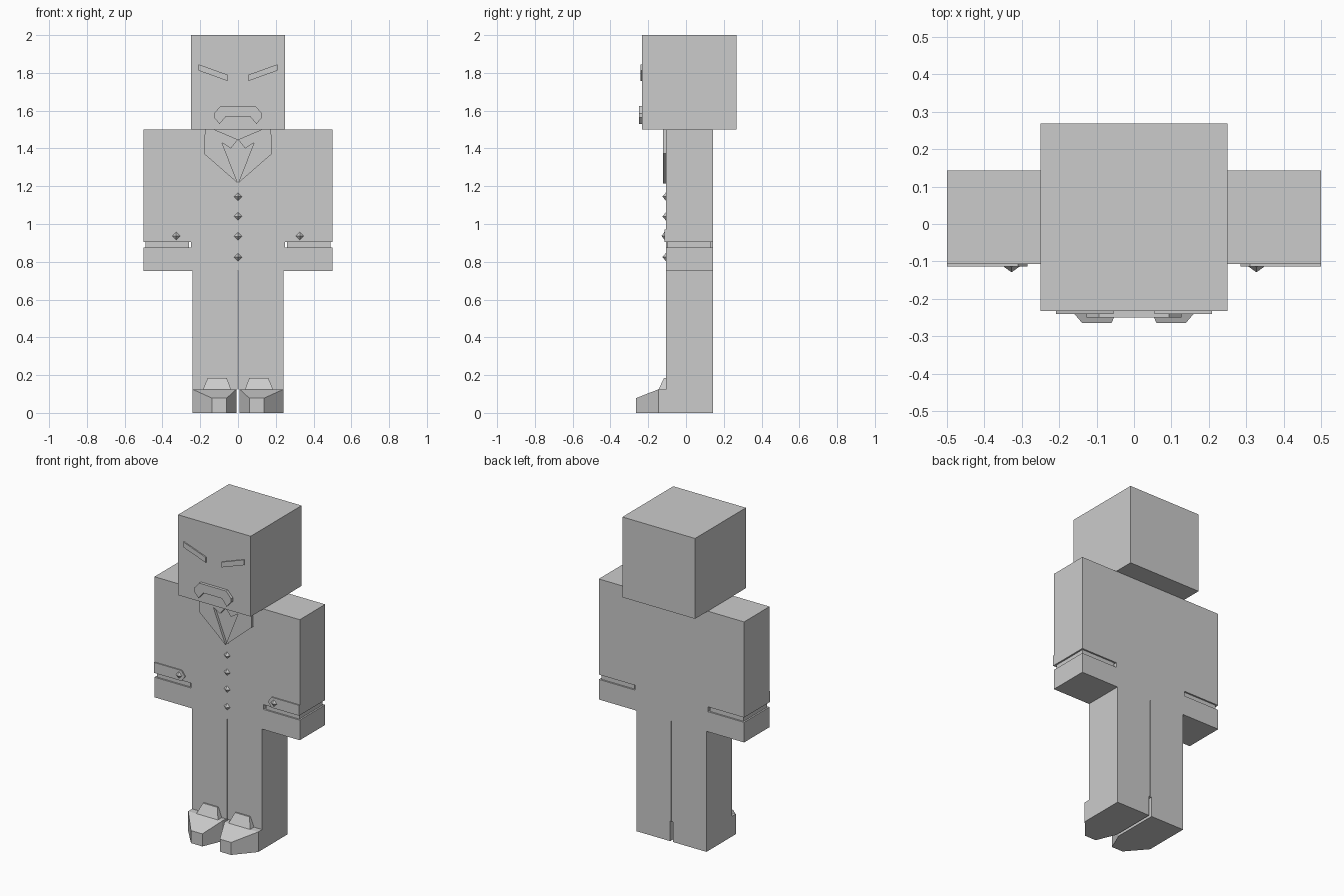
import bpy

if "Cube" in bpy.data.objects:
    bpy.data.objects.remove(bpy.data.objects["Cube"])

grey = bpy.data.materials.new("plain grey")
grey.diffuse_color = (0.6, 0.6, 0.6, 1)
grey.use_nodes = True
grey.node_tree.nodes["Principled BSDF"].inputs["Base Color"].default_value = grey.diffuse_color

FRONT, BACK = -0.107, 0.143      # body depth
HEAD_FRONT, HEAD_BACK = -0.232, 0.268


def build(name, verts, faces):
    mesh = bpy.data.meshes.new(name)
    mesh.from_pydata(verts, [], faces)
    mesh.materials.append(grey)
    obj = bpy.data.objects.new(name, mesh)
    bpy.context.collection.objects.link(obj)
    # consistent outward normals
    import bmesh
    bm = bmesh.new()
    bm.from_mesh(mesh)
    bmesh.ops.recalc_face_normals(bm, faces=bm.faces)
    bm.to_mesh(mesh)
    bm.free()
    return obj


def loft(name, ring_a, ring_b):
    """Solid between two rings with the same number of points."""
    n = len(ring_a)
    faces = [tuple(range(n)), tuple(range(2 * n - 1, n - 1, -1))]
    faces += [(i, (i + 1) % n, (i + 1) % n + n, i + n) for i in range(n)]
    return build(name, list(ring_a) + list(ring_b), faces)


def box(name, x0, x1, y0, y1, z0, z1):
    ring = [(x0, y0), (x1, y0), (x1, y1), (x0, y1)]
    return loft(name, [(x, y, z0) for x, y in ring], [(x, y, z1) for x, y in ring])


def plate(name, outline, y0, y1):
    """Front-facing outline in x and z, given a thickness."""
    return loft(name, [(x, y0, z) for x, z in outline], [(x, y1, z) for x, z in outline])


def button(name, x, z, y, depth, r=0.021):
    verts = [(x - r, y, z), (x, y, z - r), (x + r, y, z), (x, y, z + r), (x, y - depth, z)]
    return build(name, verts, [(0, 1, 4), (1, 2, 4), (2, 3, 4), (3, 0, 4), (3, 2, 1, 0)])


def mirrored(obj):
    """Copy across x = 0."""
    me = obj.data
    return build(obj.name + "_mirrored", [(-v.co.x, v.co.y, v.co.z) for v in me.vertices],
                 [tuple(reversed(p.vertices)) for p in me.polygons])


# Head and torso
box("head", -0.25, 0.25, HEAD_FRONT, HEAD_BACK, 1.5, 2.0)
box("torso", -0.25, 0.25, FRONT, BACK, 0.75, 1.5)

# Moustache
half = [(0.093, 1.624), (0.127, 1.585), (0.127, 1.563), (0.097, 1.53), (0.063, 1.57)]
plate("moustache", half + [(-x, z) for x, z in reversed(half)], -0.25, HEAD_FRONT)

# Coat buttons
for i, z in enumerate((1.145, 1.04, 0.935, 0.825)):
    button(f"coat_button_{i + 1}", 0, z, FRONT, 0.018)

pairs = []
# Eyebrows slanting down to the middle
pairs.append(plate("eyebrow", [(0.055, 1.79), (0.208, 1.845), (0.208, 1.812), (0.055, 1.757)],
                   -0.24, HEAD_FRONT))

# Notched lapels
pairs.append(plate("lapel", [(0.125, 1.5), (0.175, 1.5), (0.18, 1.372), (0, 1.215),
                             (0.085, 1.43), (0.038, 1.40), (0, 1.447)], -0.123, FRONT))

# Arms: sleeve, recessed wrist band and hand
pairs.append(box("sleeve", 0.25, 0.5, FRONT, BACK, 0.905, 1.5))
pairs.append(box("wrist", 0.26, 0.49, FRONT + 0.01, BACK - 0.01, 0.875, 0.905))
pairs.append(box("hand", 0.25, 0.5, FRONT, BACK, 0.75, 0.875))

# Cuff strap with its button
pairs.append(plate("cuff_strap", [(0.5, 0.905), (0.31, 0.905), (0.285, 0.937),
                                  (0.31, 0.97), (0.5, 0.97)], -0.114, FRONT))
pairs.append(button("cuff_button", 0.327, 0.937, -0.114, 0.015))

# Legs, with a hairline gap between them
pairs.append(box("leg", 0.002, 0.241, FRONT, BACK, 0.125, 0.75))

# Shoes: heel block, tapering toe and tongue
pairs.append(box("shoe_heel", 0.009, 0.241, -0.145, BACK, 0, 0.125))
pairs.append(loft("shoe_toe",
                  [(0.009, -0.145, 0), (0.241, -0.145, 0), (0.241, -0.145, 0.125), (0.009, -0.145, 0.125)],
                  [(0.06, -0.265, 0), (0.138, -0.265, 0), (0.138, -0.265, 0.078), (0.06, -0.265, 0.078)]))
pairs.append(loft("shoe_tongue",
                  [(0.037, -0.145, 0.125), (0.185, -0.145, 0.125), (0.185, FRONT, 0.125), (0.037, FRONT, 0.125)],
                  [(0.06, -0.116, 0.186), (0.16, -0.116, 0.186), (0.16, FRONT, 0.186), (0.06, FRONT, 0.186)]))

for obj in pairs:
    mirrored(obj)
